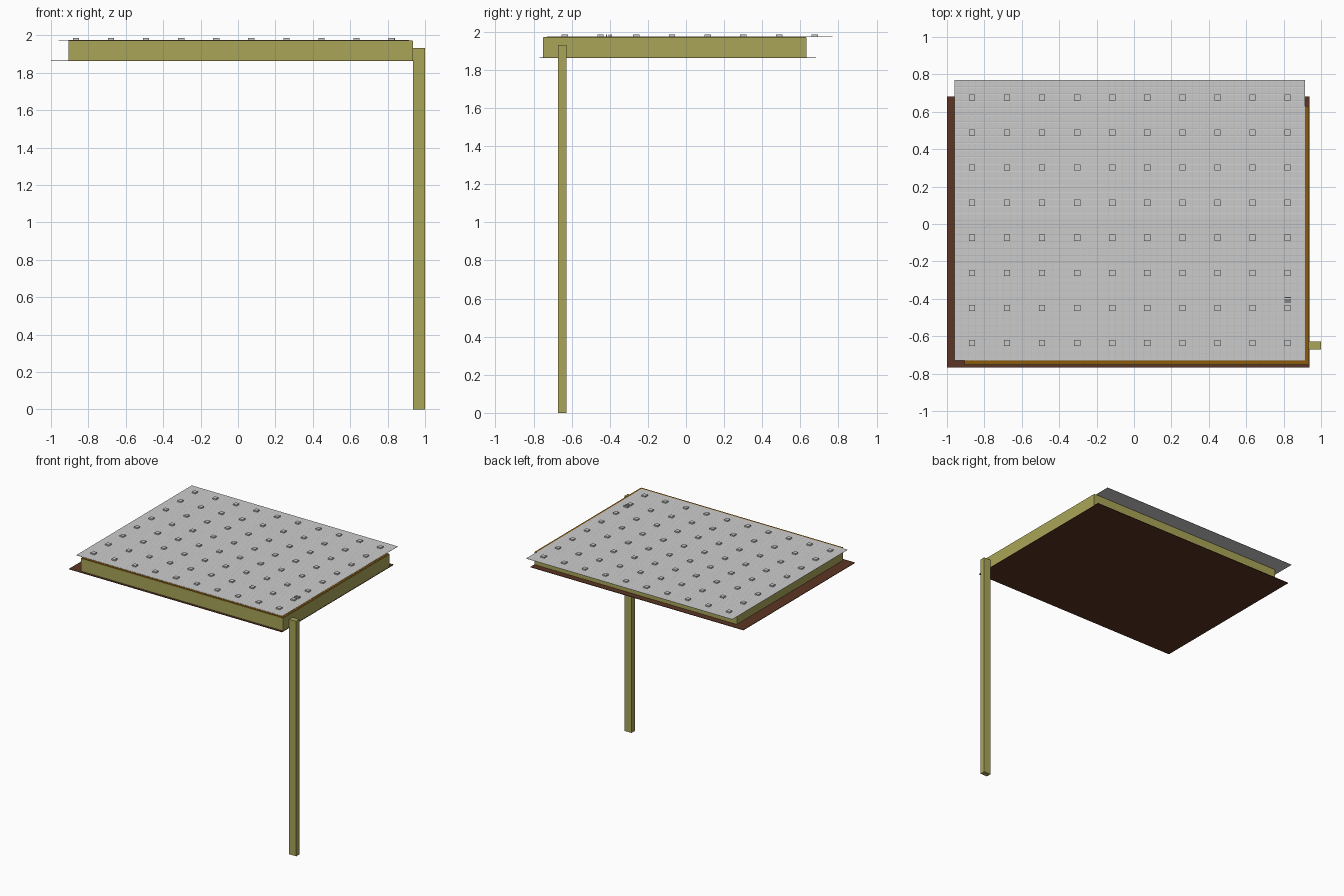
import bpy, bmesh
from mathutils import Matrix, Vector

if "Cube" in bpy.data.objects:
    bpy.data.objects.remove(bpy.data.objects["Cube"])


def material(name, rgb):
    m = bpy.data.materials.new(name)
    m.diffuse_color = (*rgb, 1)
    m.use_nodes = True
    m.node_tree.nodes["Principled BSDF"].inputs["Base Color"].default_value = m.diffuse_color
    return m


OLIVE = material("olive", (0.40, 0.375, 0.098))
GREY = material("light grey", (0.60, 0.60, 0.60))
BROWN = material("dark brown", (0.105, 0.036, 0.017))
OCHRE = material("ochre", (0.26, 0.10, 0.003))


def finish(bm, name, mat):
    mesh = bpy.data.meshes.new(name)
    bm.to_mesh(mesh)
    bm.free()
    mesh.materials.append(mat)
    ob = bpy.data.objects.new(name, mesh)
    bpy.context.collection.objects.link(ob)
    return ob


def add_box(bm, x, y, z):
    lo, hi = Vector((x[0], y[0], z[0])), Vector((x[1], y[1], z[1]))
    bmesh.ops.create_cube(bm, size=1, matrix=Matrix.Translation((lo + hi) / 2)
                          @ Matrix.Diagonal((*(hi - lo), 1)))


def box(name, mat, x, y, z):
    bm = bmesh.new()
    add_box(bm, x, y, z)
    return finish(bm, name, mat)


# Support post
box("post", OLIVE, (0.936, 1.0), (-0.672, -0.628), (0, 1.932))

# Platform: frame with an underside sheet and a top sheet
box("platform_frame", OLIVE, (-0.905, 0.936), (-0.75, 0.632), (1.866, 1.970))
box("underside_sheet", BROWN, (-1.0, 0.938), (-0.768, 0.682), (1.862, 1.866))
box("top_sheet", OCHRE, (-0.905, 0.932), (-0.748, 0.63), (1.970, 1.973))

# Grey covering, a thin sheet of softly raised square tiles
CELL, X0, Y0 = 0.0375, -0.96, -0.73
X1, Y1 = X0 + 50 * CELL, Y0 + 40 * CELL
box("cover_base", GREY, (X0, X1), (Y0, Y1), (1.973, 1.975))
bm = bmesh.new()
bmesh.ops.create_grid(bm, x_segments=50, y_segments=40, size=0.5,
                      matrix=Matrix.Translation(((X0 + X1) / 2, (Y0 + Y1) / 2, 1.9752))
                      @ Matrix.Diagonal((X1 - X0, Y1 - Y0, 1, 1)))
bmesh.ops.inset_individual(bm, faces=bm.faces[:], thickness=0.003, depth=0.0006)
finish(bm, "cover_tiles", GREY)

# Every fifth tile carries a square stud
bm = bmesh.new()
HALF = 0.0165
for i in range(10):
    for j in range(8):
        x, y = X0 + (i * 5 + 2.5) * CELL, Y0 + (j * 5 + 2.5) * CELL
        add_box(bm, (x - HALF, x + HALF), (y - HALF, y + HALF), (1.9755, 1.986))
finish(bm, "studs", GREY)

# Little grille beside one stud
bm = bmesh.new()
for k in range(3):
    y = -0.418 + k * 0.013
    add_box(bm, (0.805, 0.84), (y - 0.003, y + 0.003), (1.9755, 1.986))
finish(bm, "grille", GREY)
